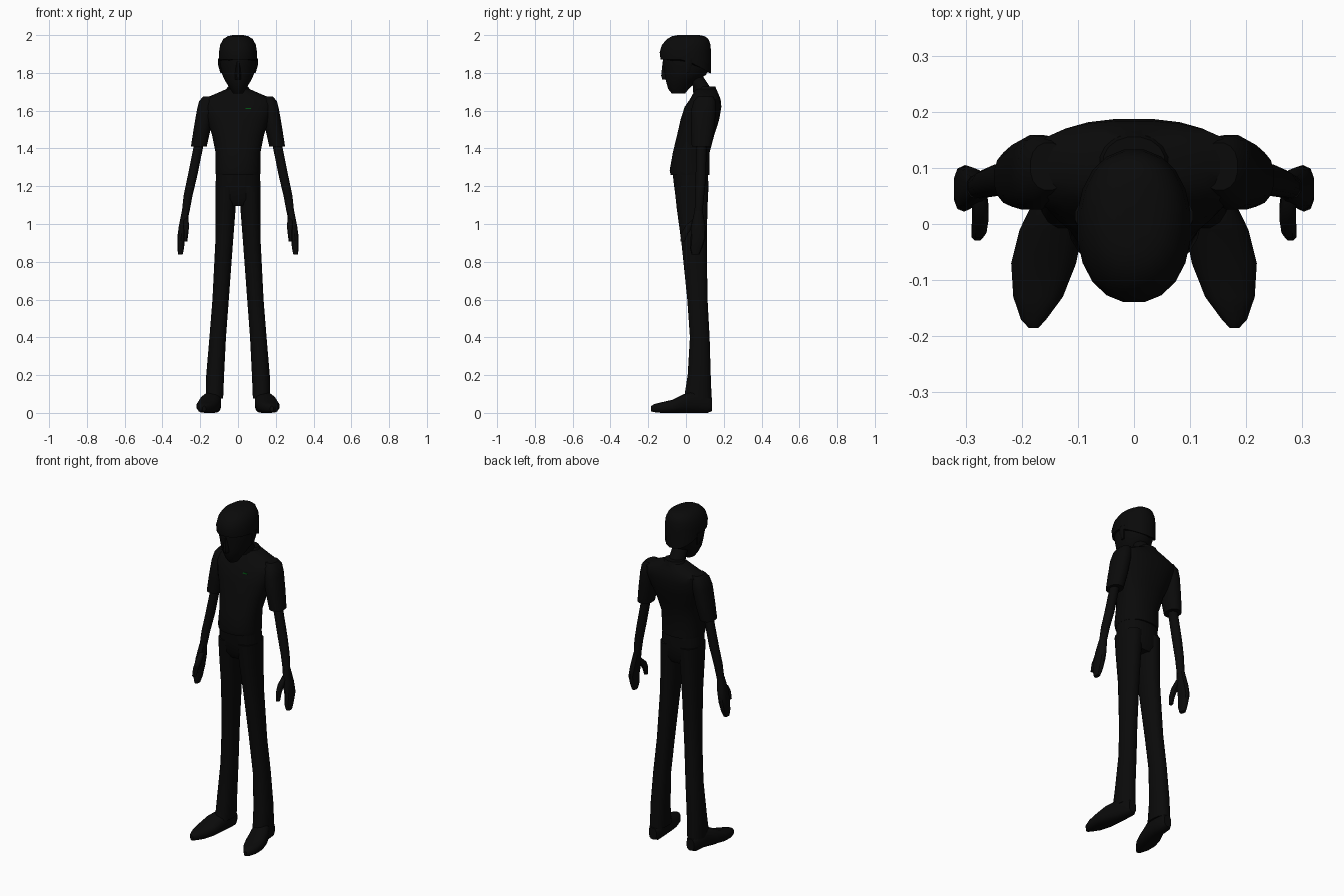
import bpy, bmesh, math


def material(name, rgb):
    m = bpy.data.materials.new(name)
    m.diffuse_color = (*rgb, 1)
    return m


BLACK = material("black", (0.003, 0.003, 0.003))
GREEN = material("dark_green", (0.0, 0.08, 0.005))


def loft(name, sections, sides=16, power=2.0, along="z", mirror=False, tweak=None):
    """Skin rounded rings; each section is (position, a0, a1, b0, b1) bounds."""
    bm = bmesh.new()
    rings = []
    for p, a0, a1, b0, b1 in sections:
        ring = []
        for i in range(sides):
            t = math.tau * (i + 0.5) / sides
            c, s = math.cos(t), math.sin(t)
            a = (a0 + a1) / 2 + (a1 - a0) / 2 * math.copysign(abs(c) ** (2 / power), c)
            b = (b0 + b1) / 2 + (b1 - b0) / 2 * math.copysign(abs(s) ** (2 / power), s)
            ring.append(bm.verts.new((a, b, p) if along == "z" else (a, p, b)))
        rings.append(ring)
    for r, q in zip(rings, rings[1:]):
        for i in range(sides):
            j = (i + 1) % sides
            bm.faces.new((r[i], r[j], q[j], q[i]))
    bm.faces.new(rings[0])
    bm.faces.new(rings[-1])
    if tweak:
        tweak(rings)
    if mirror:
        geo = bm.verts[:] + bm.edges[:] + bm.faces[:]
        dup = bmesh.ops.duplicate(bm, geom=geo)["geom"]
        for v in dup:
            if isinstance(v, bmesh.types.BMVert):
                v.co.x *= -1
    bmesh.ops.recalc_face_normals(bm, faces=bm.faces[:])
    me = bpy.data.meshes.new(name)
    bm.to_mesh(me)
    bm.free()
    me.materials.append(BLACK)
    ob = bpy.data.objects.new(name, me)
    bpy.context.collection.objects.link(ob)
    bpy.ops.object.select_all(action="DESELECT")
    ob.select_set(True)
    bpy.context.view_layer.objects.active = ob
    bpy.ops.object.shade_smooth_by_angle(angle=math.radians(45))
    return ob


# Head, nose and ears
loft("head", [
    (1.69, -.025, .025, -.075, -.005), (1.715, -.042, .042, -.095, .015),
    (1.76, -.07, .07, -.108, .06), (1.79, -.084, .084, -.113, .108),
    (1.84, -.095, .095, -.12, .126), (1.90, -.096, .096, -.128, .126),
    (1.96, -.08, .08, -.10, .11)], sides=20)
loft("nose", [(1.765, -.016, .016, -.127, -.09), (1.785, -.018, .018, -.133, -.09),
              (1.86, -.01, .01, -.125, -.09)], sides=8)
loft("ears", [(1.80, .08, .094, .0, .02), (1.84, .085, .106, -.008, .032),
              (1.875, .085, .106, -.005, .035)], sides=8, mirror=True)


# Hair cap, its hem lower at the back
def drop_back(rings):
    for v in rings[0]:
        v.co.z -= max(0, v.co.y) * .55


loft("hair", [
    (1.87, -.101, .101, -.136, .133), (1.91, -.102, .102, -.141, .134),
    (1.95, -.095, .095, -.128, .131), (1.98, -.078, .078, -.10, .12),
    (1.994, -.055, .055, -.075, .10), (2.0, -.03, .03, -.045, .07)],
    sides=20, power=2.15, tweak=drop_back)

# Neck and collar
loft("neck", [(1.66, -.05, .05, .04, .15), (1.73, -.045, .045, .035, .125),
              (1.79, -.045, .045, -.01, .085)])
loft("collar", [(1.67, -.08, .08, .03, .175), (1.70, -.07, .07, .042, .168),
                (1.727, -.055, .055, .07, .156)])

# Shirt body and short sleeves
loft("shirt", [
    (1.26, -.118, .118, -.082, .126), (1.285, -.121, .121, -.087, .126),
    (1.38, -.12, .12, -.07, .126), (1.47, -.138, .138, -.048, .15),
    (1.55, -.165, .165, -.03, .176), (1.62, -.188, .188, -.008, .188),
    (1.66, -.19, .19, .02, .184), (1.685, -.13, .13, .034, .174),
    (1.715, -.06, .06, .052, .16)], sides=24, power=2.3)
loft("sleeves", [
    (1.41, .165, .25, .03, .135), (1.50, .145, .236, .025, .15),
    (1.60, .13, .219, .025, .16), (1.65, .12, .207, .04, .158),
    (1.675, .12, .185, .06, .145)], power=2.3, mirror=True)

# Arms, hands and thumbs
loft("arms", [(1.06, .257, .298, .045, .088), (1.15, .24, .289, .047, .097),
              (1.25, .216, .268, .05, .107), (1.45, .175, .228, .055, .11)],
     sides=12, mirror=True)
loft("hands", [(.838, .293, .318, .03, .07), (.87, .285, .321, .022, .085),
               (.93, .28, .322, .025, .105), (.99, .268, .314, .028, .102),
               (1.07, .257, .298, .045, .088)], sides=10, power=2.5, mirror=True)
loft("thumbs", [(.908, .268, .29, -.03, -.006), (.95, .262, .29, -.026, .012),
                (.99, .258, .29, -.005, .045), (1.03, .262, .29, .04, .07)],
     sides=8, power=2.5, mirror=True)

# Trousers: hips and two long legs
loft("hips", [(1.095, -.105, .105, -.03, .10), (1.13, -.119, .119, -.053, .117),
              (1.20, -.12, .12, -.064, .12), (1.285, -.117, .117, -.073, .116)],
     sides=20, power=2.4)
loft("trouser_legs", [
    (.075, .078, .172, -.012, .137), (.20, .073, .169, .008, .132),
    (.40, .063, .152, .02, .126), (.60, .048, .136, .006, .115),
    (.90, .026, .121, -.025, .111), (1.08, .012, .12, -.05, .115),
    (1.20, .004, .12, -.063, .12)], power=2.3, mirror=True)

# Shoes, toes turned outward
loft("shoes", [
    (-.185, .17, .188, .008, .036), (-.17, .156, .202, .004, .046),
    (-.13, .126, .216, 0, .056), (-.07, .102, .22, 0, .07),
    (-.01, .09, .205, 0, .10), (.05, .088, .175, 0, .12),
    (.115, .088, .165, 0, .10), (.138, .10, .15, .01, .08)],
    sides=14, power=2.6, along="y", mirror=True)

# Thin pocket trim on the chest
trim = loft("pocket_trim", [(1.609, .038, .07, -.012, -.005),
                            (1.615, .038, .07, -.01, -.003)], sides=4, power=8)
trim.data.materials[0] = GREEN
